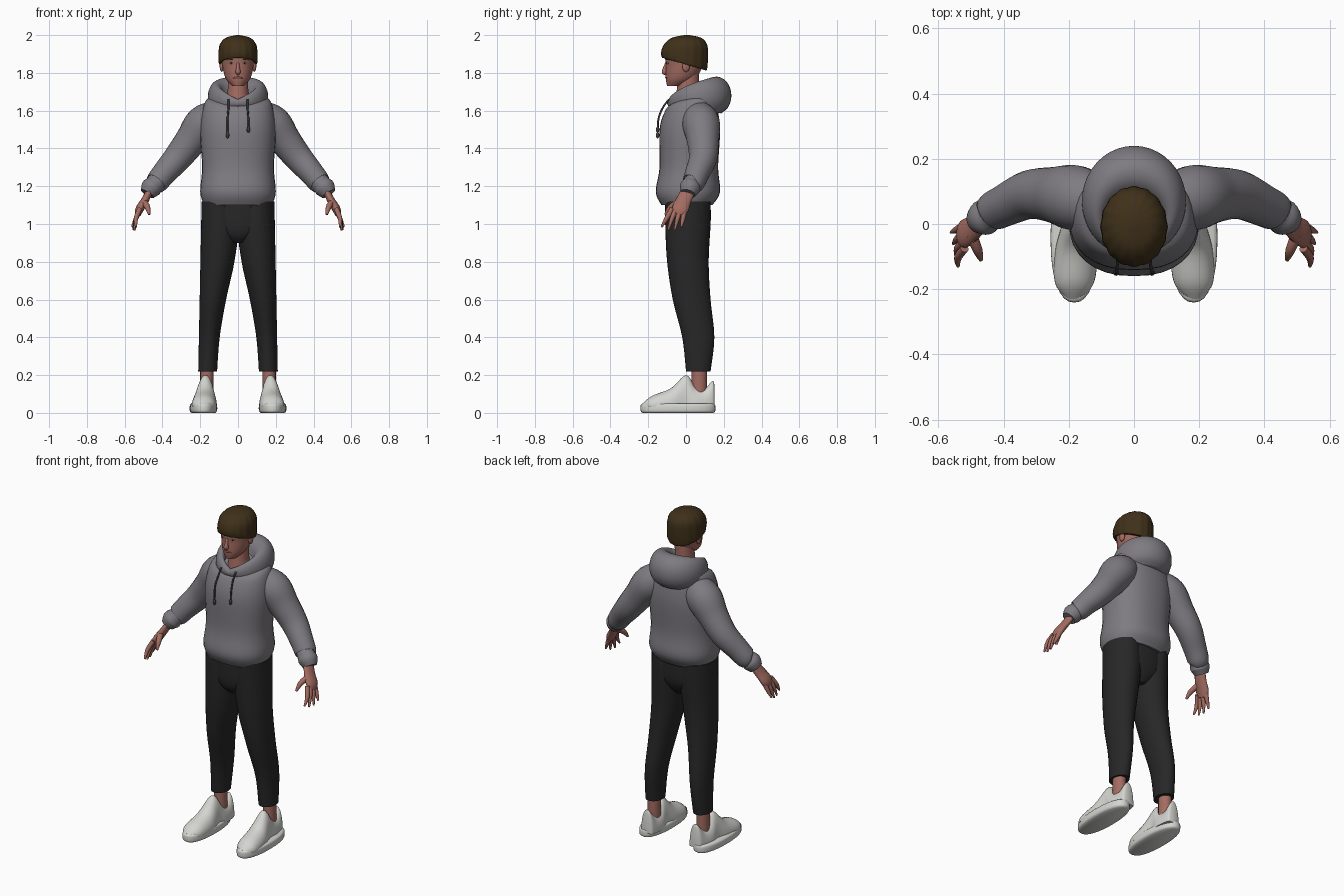
import bpy, bmesh, math
from mathutils import Vector

if "Cube" in bpy.data.objects:
    bpy.data.objects.remove(bpy.data.objects["Cube"], do_unlink=True)

parts = []


def material(name, red, green, blue):
    mat = bpy.data.materials.new(name)
    mat.use_nodes = True
    colour = (red, green, blue, 1)
    mat.diffuse_color = colour
    mat.node_tree.nodes["Principled BSDF"].inputs["Base Color"].default_value = colour
    return mat


hoodie_grey = material("hoodie grey", .21, .2, .22)
cord_grey = material("cord grey", .05, .05, .05)
trouser_black = material("trouser black", .02, .02, .02)
skin_tone = material("skin tone", .37, .15, .12)
lip_red = material("lip red", .27, .09, .07)
hair_brown = material("hair brown", .05, .03, .01)
shoe_white = material("shoe white", .66, .66, .63)
eye_white = material("eye white", .5, .45, .4)
iris_dark = material("iris dark", .03, .02, .02)


def spline(rows, steps=5):
    """Smoothly interpolate between rows of numbers."""
    rows = [Vector(row) for row in rows]
    last = len(rows) - 1
    result = []
    for i in range(last):
        start, stop = rows[i], rows[i + 1]
        leave = (stop - rows[max(i - 1, 0)]) / 2
        arrive = (rows[min(i + 2, last)] - start) / 2
        for k in range(steps):
            t = k / steps
            ease = t * t * (3 - 2 * t)
            result.append(start.lerp(stop, ease)
                          + leave * t * (1 - t) ** 2 - arrive * t * t * (1 - t))
    return result + [rows[last]]


def finish(name, bm, mat):
    bmesh.ops.recalc_face_normals(bm, faces=bm.faces[:])
    mesh = bpy.data.meshes.new(name)
    bm.to_mesh(mesh)
    bm.free()
    mesh.materials.append(mat)
    obj = bpy.data.objects.new(name, mesh)
    bpy.context.collection.objects.link(obj)
    parts.append(obj)


def loft(name, rings, mat, side):
    """Bridge rings of points into a capped surface."""
    bm = bmesh.new()
    loops = [[bm.verts.new((x * side, y, z)) for x, y, z in ring] for ring in rings]
    for lower, upper in zip(loops, loops[1:]):
        for i in range(len(lower)):
            bm.faces.new((lower[i - 1], lower[i], upper[i], upper[i - 1]))
    bm.faces.new(loops[0])
    bm.faces.new(loops[-1])
    finish(name, bm, mat)


def oval(count, power=2):
    """Points of a unit superellipse, starting at the front."""
    points = []
    for i in range(count):
        angle = math.tau * i / count
        points.append([math.copysign(abs(c) ** (2 / power), c)
                       for c in (math.sin(angle), -math.cos(angle))])
    return points


def stack(name, rows, mat, side=1, centre=lambda z, radius: 0, power=2, bend=1, ripple=0, count=32):
    """Loft upright; row = height, half width, front, back and, if wanted, rise at the back."""
    rings = []
    for z, radius, front, back, *rise in spline(rows):
        ring = []
        for i, (u, v) in enumerate(oval(count, power)):
            wave = 1 + ripple * math.cos(math.pi * i / 2)
            lift = sum(rise) * max(0, (1 + v) / 2) ** bend
            ring.append((centre(z, radius) + u * radius * wave,
                         (front + back) / 2 + v * wave * (back - front) / 2, z + lift))
        rings.append(ring)
    loft(name, rings, mat, side)


def tube(name, rows, mat, side=1, depth=1, count=16):
    """Loft along a path; row = x, y, z, radius."""
    path = spline(rows)
    rings = []
    for i, row in enumerate(path):
        ahead, behind = path[min(i + 1, len(path) - 1)], path[max(i - 1, 0)]
        tangent = (ahead - behind).xyz.normalized()
        deep = Vector((0, 1, 0))
        deep = (deep - tangent * deep.dot(tangent)).normalized()
        across = deep.cross(tangent)
        rings.append([row.xyz + (across * u + deep * v * depth) * row.w for u, v in oval(count)])
    loft(name, rings, mat, side)


def ball(name, centre, size, mat, side):
    bm = bmesh.new()
    bmesh.ops.create_uvsphere(bm, u_segments=16, v_segments=10, radius=1)
    bmesh.ops.scale(bm, vec=size, verts=bm.verts)
    x, y, z = centre
    bmesh.ops.translate(bm, vec=(x * side, y, z), verts=bm.verts)
    finish(name, bm, mat)


# Hoodie body with gathered hem
stack("hoodie_body", [
    (1.1, .18, -.13, .14, 0), (1.17, .2, -.16, .18, 0), (1.3, .19, -.14, .17, 0),
    (1.5, .2, -.14, .18, 0), (1.6, .18, -.11, .16, .05), (1.63, .14, -.08, .15, .06),
    (1.64, .07, -.06, .1, .05)], hoodie_grey, power=2.3, bend=.6)

# Hood: a rolled collar that swells and hangs at the back
roll = [math.radians(angle) for angle in range(-70, 200, 30)]
stack("hood", [
    (1.64 + .02 * math.sin(a), .12 + .04 * math.cos(a), -.08 - .02 * math.cos(a),
     .16 + .08 * math.cos(a), .04 + .08 * math.sin(a)) for a in roll],
    hoodie_grey, bend=.5, count=40)

# Trouser seat
stack("trouser_seat", [
    (.9, .04, -.07, .08), (.94, .11, -.1, .11), (1, .18, -.11, .13), (1.12, .18, -.11, .13)],
    trouser_black, power=2.2)

for label, side in (("left", 1), ("right", -1)):
    # Trouser leg, keeping a nearly straight outer seam
    stack(label + "_trouser_leg", [
        (.22, .05, 0, .13), (.4, .055, -.02, .15), (.6, .07, -.07, .13), (.8, .09, -.1, .12),
        (1, .1, -.11, .13), (1.12, .09, -.11, .13)],
        trouser_black, side, centre=lambda z, radius: .215 - .02 * z - radius)

    # Ankle and shoe
    stack(label + "_ankle", [(.08, .035, .03, .11), (.25, .035, .03, .11)],
          skin_tone, side, centre=lambda z, radius: .165)
    stack(label + "_shoe_sole", [
        (z, .072 - inset, inset - .24, .155 - inset)
        for z, inset in ((0, .01), (.01, 0), (.04, 0), (.05, .01))],
        shoe_white, side, centre=lambda z, radius: .183, power=2.3)
    shoe_rows = spline([(-.23, .02, .05), (-.18, .06, .09), (-.08, .065, .13), (0, .05, .2),
                        (.05, .055, .14), (.1, .05, .13), (.14, .04, .17), (.15, .03, .15)])
    loft(label + "_shoe_upper", [
        [(.172 - .06 * y + u * half, y, max(.03, .04 + v * (top - .04))) for u, v in oval(32)]
        for y, half, top in shoe_rows], shoe_white, side)

    # Sleeve with a bunched cuff
    tube(label + "_sleeve", [
        (.1, .06, 1.58, .08), (.18, .08, 1.53, .1), (.25, .09, 1.44, .085), (.32, .09, 1.35, .075),
        (.39, .06, 1.27, .065), (.43, .04, 1.22, .06), (.44, .03, 1.21, .05), (.46, .02, 1.19, .055),
        (.48, .01, 1.16, .04)], hoodie_grey, side, count=24)

    # Hand with spread fingers
    tube(label + "_palm", [
        (.46, .02, 1.19, .018), (.49, -.01, 1.13, .02), (.52, -.03, 1.08, .022), (.53, -.04, 1.05, .016)],
        skin_tone, side, depth=2)
    for k, finger in enumerate(("index", "middle", "ring", "little")):
        knuckle, tip = .023 * k - .075, .035 * k - .13
        low = .96 + .016 * abs(k - 1.5)
        tube(f"{label}_{finger}_finger", [
            (.52, knuckle, 1.08, .013), (.54, (knuckle + tip) / 2, 1.03, .012),
            (.54 + .007 * k, tip, low, .005)], skin_tone, side)
    tube(label + "_thumb", [(.5, -.03, 1.12, .017), (.48, -.08, 1.09, .015), (.47, -.11, 1.05, .006)],
         skin_tone, side)

    # Drawstring with an end knot
    end = 1.485 + .015 * side
    tube(label + "_drawstring", [(.05, -.09, 1.66, .005), (.05, -.12, 1.62, .005),
                                 (.055, -.145, 1.56, .005), (.055, -.15, end, .005)], cord_grey, side)
    ball(label + "_drawstring_knot", (.055, -.15, end), (.009, .009, .017), cord_grey, side)

    # Ear, eye and brow
    ball(label + "_ear", (.086, 0, 1.835), (.011, .02, .03), skin_tone, side)
    ball(label + "_eye", (.035, -.096, 1.853), (.013, .006, .006), eye_white, side)
    ball(label + "_iris", (.035, -.1, 1.853), (.005, .004, .005), iris_dark, side)
    tube(label + "_brow", [(.016, -.104, 1.868, .003), (.035, -.098, 1.872, .004),
                           (.054, -.085, 1.868, .002)], hair_brown, side)

# Neck, head and face
stack("neck", [(1.62, .07, -.06, .08), (1.7, .055, -.05, .07), (1.8, .055, -.04, .07)], skin_tone)
stack("head", [
    (1.73, .03, -.1, -.02), (1.77, .065, -.107, .05), (1.84, .083, -.107, .09),
    (1.9, .085, -.107, .095), (1.97, .05, -.06, .06)], skin_tone)
tube("nose", [(0, -.102, 1.855, .007), (0, -.112, 1.825, .01), (0, -.114, 1.805, .014),
              (0, -.106, 1.793, .008)], skin_tone)
tube("lips", [(-.026, -.1, 1.773, .002), (0, -.105, 1.775, .006), (.026, -.1, 1.773, .002)], lip_red)

# Short hair with a wavy fringe, lower at the nape
stack("hair", [
    (1.885, .085, -.11, .1, -.07), (1.88, .1, -.125, .11, -.06), (1.91, .102, -.13, .115, -.02),
    (1.95, .095, -.115, .11, 0), (1.985, .065, -.075, .08, 0), (2, .01, -.01, .02, 0)],
    hair_brown, ripple=.014, count=64)

# Smooth shading with crisp rims
bpy.ops.object.select_all(action="DESELECT")
for obj in parts:
    obj.select_set(True)
bpy.context.view_layer.objects.active = parts[0]
bpy.ops.object.shade_smooth_by_angle(angle=math.radians(45))
